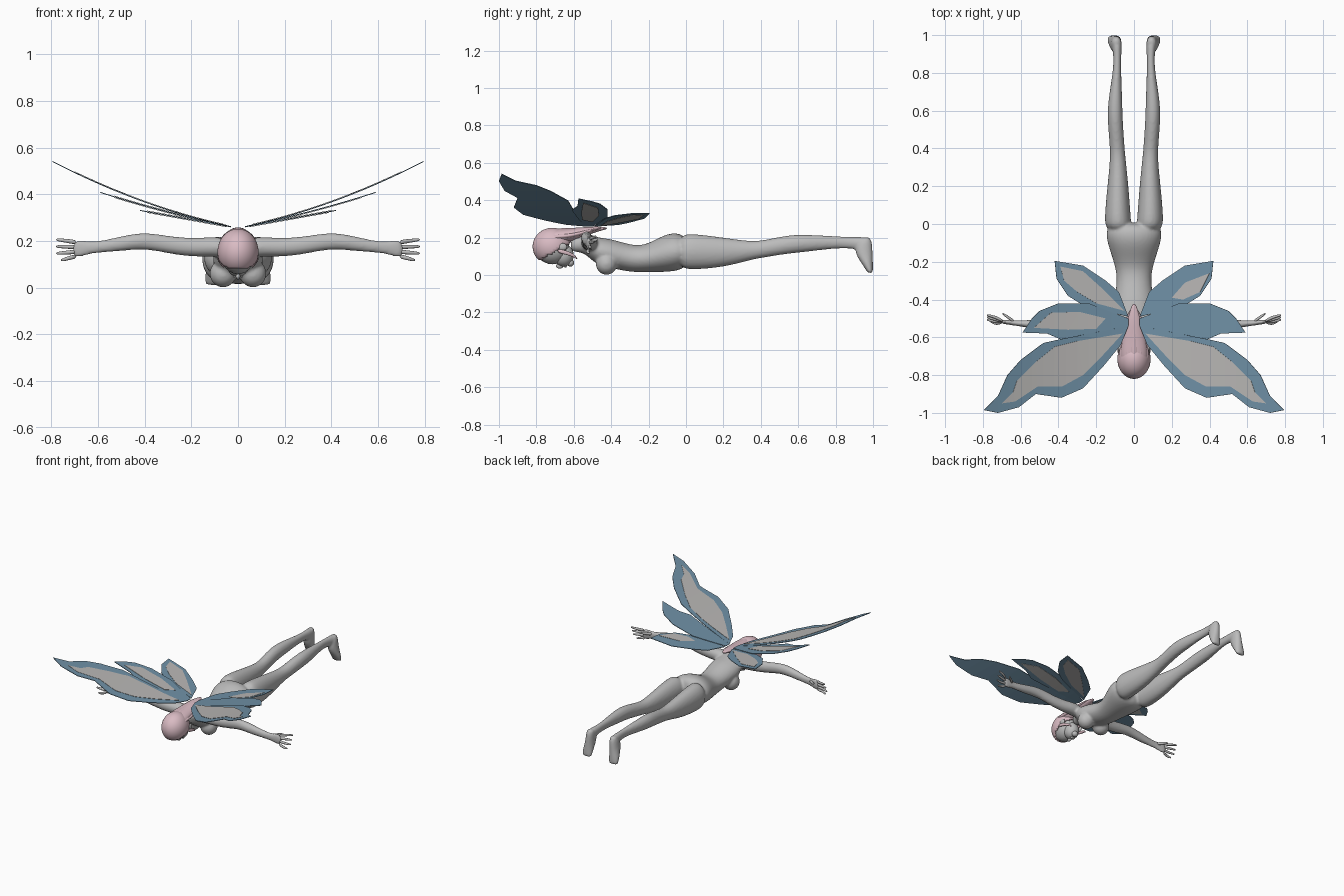
import bpy
import bmesh
from math import cos, sin, pi
from mathutils import Matrix, Vector

cube = bpy.data.objects.get("Cube")
if cube:
    bpy.data.objects.remove(cube, do_unlink=True)


def make_material(name, red, green, blue):
    mat = bpy.data.materials.new(name)
    mat.use_nodes = True
    colour = (red, green, blue, 1)
    mat.diffuse_color = colour
    for node in mat.node_tree.nodes:
        if node.type == 'BSDF_PRINCIPLED':
            node.inputs["Base Color"].default_value = colour
    return mat


SKIN = make_material("grey skin", .5, .5, .5)
HAIR = make_material("pink hair", .7, .5, .55)
BLUE = make_material("wing blue", .16, .28, .38)
PALE = make_material("wing pale grey", .48, .47, .46)


def tube(bm, rows, axis, side=1, segments=12):
    """Loft of elliptical rings; row = (position on axis, centre a, centre b, radius a, radius b)."""
    rings = []
    for t, a, b, ra, rb in rows:
        ring = []
        for i in range(segments):
            angle = 2 * pi * i / segments
            u, v = a + ra * cos(angle) * 1.04, b + rb * sin(angle) * 1.04
            x, y, z = {'X': (t, u, v), 'Y': (u, t, v), 'Z': (u, v, t)}[axis]
            ring.append(bm.verts.new((x * side, y, z)))
        rings.append(ring)
    for low, high in zip(rings, rings[1:]):
        for i in range(segments):
            j = (i + 1) % segments
            bm.faces.new((low[i], low[j], high[j], high[i]))
    bm.faces.new(rings[0])
    bm.faces.new(rings[-1])


def ball(bm, location, scale):
    place = Matrix.LocRotScale(Vector(location), None, Vector(scale))
    bmesh.ops.create_icosphere(bm, subdivisions=3, radius=1, matrix=place)


def finish(bm, name, mat, smooth=True, subdivide=0, recalc=True):
    if recalc:
        bmesh.ops.recalc_face_normals(bm, faces=bm.faces[:])
    mesh = bpy.data.meshes.new(name)
    bm.to_mesh(mesh)
    bm.free()
    for poly in mesh.polygons:
        poly.use_smooth = smooth
    mesh.materials.append(mat)
    obj = bpy.data.objects.new(name, mesh)
    bpy.context.scene.collection.objects.link(obj)
    if subdivide:
        mod = obj.modifiers.new("Round", 'SUBSURF')
        mod.levels = mod.render_levels = subdivide
    return obj


# Body: torso, legs, feet and arms fused into one smooth skin
TORSO = [(-.62, 0, .16, .035, .04), (-.56, 0, .168, .042, .043), (-.52, 0, .155, .085, .06),
         (-.47, 0, .125, .11, .075), (-.4, 0, .115, .105, .078), (-.3, 0, .088, .088, .073),
         (-.22, 0, .085, .1, .07), (-.12, 0, .115, .135, .1), (-.05, 0, .125, .152, .104),
         (.01, 0, .122, .13, .08)]
LEG = [(-.04, .08, .125, .07, .09), (.03, .087, .125, .07, .098), (.2, .085, .12, .056, .08),
       (.35, .085, .13, .04, .048), (.42, .09, .14, .039, .046), (.55, .1, .165, .04, .05),
       (.65, .1, .17, .038, .046), (.8, .09, .175, .022, .032), (.88, .088, .173, .02, .031),
       (.93, .09, .168, .025, .035), (.965, .092, .165, .027, .04)]
FOOT = [(.205, .092, .965, .022, .022), (.16, .094, .95, .03, .047), (.11, .098, .952, .032, .046),
        (.06, .104, .97, .037, .03), (.02, .106, .983, .036, .017), (.01, .106, .985, .03, .012)]
ARM = [(.04, -.52, .17, .045, .045), (.11, -.515, .175, .045, .042), (.18, -.52, .172, .036, .04),
       (.27, -.525, .178, .03, .038), (.38, -.53, .2, .028, .036), (.45, -.535, .197, .03, .034),
       (.55, -.53, .18, .022, .028), (.62, -.525, .172, .014, .024), (.67, -.52, .168, .013, .036),
       (.71, -.515, .163, .01, .04)]

bm = bmesh.new()
tube(bm, TORSO, 'Y')
for side in (1, -1):
    tube(bm, LEG, 'Y', side)
    tube(bm, FOOT, 'Z', side)
    tube(bm, ARM, 'X', side)
    ball(bm, (side * .064, -.425, .06), (.058, .058, .06))
body = finish(bm, "body", SKIN, subdivide=2)
fuse = body.modifiers.new("Fuse", 'REMESH')
fuse.mode = 'VOXEL'
fuse.voxel_size = .008
fuse.use_smooth_shade = True
soften = body.modifiers.new("Soften", 'SMOOTH')
soften.factor = .5
soften.iterations = 4

# Fingers spread from each palm, thumb swung backwards
for side, label in ((1, "left"), (-1, "right")):
    bm = bmesh.new()
    for i in range(4):
        base, tip = .134 + .02 * i, .118 + .029 * i
        reach = .76 + (.02 if i else 0)
        y = -.53 + .012 * i
        tube(bm, [(.69, -.516, base, .009, .011), (.73, y, (base + tip) / 2, .009, .009),
                  (reach - .01, y + .01, tip, .007, .007), (reach, y + .012, tip, .004, .004)],
             'X', side, 8)
    tube(bm, [(.63, -.52, .18, .01, .012), (.665, -.495, .185, .01, .011),
              (.7, -.472, .19, .006, .007)], 'X', side, 8)
    finish(bm, label + "_fingers", SKIN, subdivide=1)

# Head looks down, with nose, lips, chin and ears
bm = bmesh.new()
ball(bm, (0, -.715, .145), (.074, .092, .088))
ball(bm, (0, -.655, .105), (.05, .055, .06))
ball(bm, (0, -.675, .048), (.01, .02, .014))
ball(bm, (0, -.645, .047), (.02, .008, .008))
ball(bm, (0, -.618, .065), (.022, .02, .02))
for side in (1, -1):
    ball(bm, (side * .074, -.66, .15), (.01, .024, .02))
finish(bm, "head", SKIN)

# Hair cap is a shell cut open around the face
bm = bmesh.new()
place = Matrix.LocRotScale(Vector((0, -.715, .152)), None, Vector((.088, .105, .1)))
bmesh.ops.create_uvsphere(bm, u_segments=40, v_segments=28, radius=1, matrix=place)
face_side = [f for f in bm.faces
             if f.calc_center_median().z < .06 + .55 * (f.calc_center_median().y + .82)]
bmesh.ops.delete(bm, geom=face_side, context='FACES')
cap = finish(bm, "hair_cap", HAIR)
shell = cap.modifiers.new("Shell", 'SOLIDIFY')
shell.thickness = .012

# Long hair swept back over the neck, with raised locks
bm = bmesh.new()
tube(bm, [(-.78, 0, .18, .05, .04), (-.72, 0, .2, .078, .046), (-.62, 0, .212, .066, .036),
          (-.54, 0, .233, .046, .024), (-.47, 0, .246, .026, .013), (-.42, 0, .25, .008, .005)], 'Y')
for x in (-.06, -.03, 0, .03, .06):
    drop = x * x * 9
    tube(bm, [(-.8, x * .8, .19 - drop, .012, .012), (-.74, x, .238 - drop, .018, .014),
              (-.62, x, .238 - drop, .018, .012), (-.53, x * .7, .25 - drop / 2, .013, .008),
              (-.45, x * .3, .251, .005, .004)], 'Y', 1, 8)
finish(bm, "long_hair", HAIR, subdivide=2)
bm = bmesh.new()
for side in (1, -1):
    tube(bm, [(-.69, .082, .13, .006, .012), (-.64, .082, .12, .007, .012),
              (-.6, .07, .105, .006, .01), (-.58, .06, .085, .003, .004)], 'Y', side, 8)
finish(bm, "side_locks", HAIR, subdivide=1)

# Wing outlines seen from above
UPPER = [(.03, -.54), (.39, -.61), (.48, -.63), (.6, -.72), (.67, -.8), (.72, -.91), (.795, -.985),
         (.72, -1), (.61, -.97), (.52, -.9), (.385, -.92), (.27, -.87), (.16, -.75), (.07, -.64)]
MIDDLE = [(.03, -.5), (.24, -.42), (.4, -.42), (.5, -.46), (.54, -.5), (.59, -.575),
          (.46, -.58), (.39, -.61), (.03, -.54)]
LOWER = [(.03, -.49), (.08, -.36), (.15, -.3), (.27, -.22), (.42, -.195), (.41, -.29),
         (.35, -.38), (.27, -.43), (.12, -.47)]
UPPER_PANEL = [(.06, -.58), (.3, -.62), (.42, -.65), (.52, -.73), (.62, -.83), (.64, -.89), (.7, -.95),
               (.63, -.94), (.51, -.86), (.38, -.86), (.27, -.8), (.17, -.7)]
MIDDLE_PANEL = [(.15, -.5), (.29, -.465), (.44, -.47), (.53, -.55), (.35, -.56), (.2, -.555)]
LOWER_PANEL = [(.05, -.46), (.17, -.34), (.27, -.25), (.39, -.225), (.37, -.3), (.3, -.36), (.2, -.42)]
SMALL_PANEL = [(.2, -.39), (.27, -.31), (.4, -.26), (.35, -.36), (.26, -.4)]


def sheet(name, outline, side, slope, bend, mat, lift, thickness):
    """Thin plate cut into strips and bent upwards away from the body."""
    bm = bmesh.new()
    bm.faces.new([bm.verts.new((x, y, 0)) for x, y in outline])
    bmesh.ops.triangulate(bm, faces=bm.faces[:])
    for i in range(1, 14):
        bmesh.ops.bisect_plane(bm, geom=bm.verts[:] + bm.edges[:] + bm.faces[:],
                               plane_co=(i * .06, 0, 0), plane_no=(1, 0, 0))
    for v in bm.verts:
        x = v.co.x
        v.co = (x * side, v.co.y, .255 + slope * x + bend * x * x + lift)
    bm.normal_update()
    bmesh.ops.reverse_faces(bm, faces=[f for f in bm.faces if f.normal.z < 0])
    obj = finish(bm, name, mat, smooth=False, recalc=False)
    plate = obj.modifiers.new("Plate", 'SOLIDIFY')
    plate.thickness = thickness
    plate.offset = 0


# Each lobe: outline, slope, bend, panel above on left, above on right, below
LOBES = {"upper": (UPPER, .2, .2, UPPER_PANEL, UPPER_PANEL, None),
         "middle": (MIDDLE, .2, .1, None, MIDDLE_PANEL, MIDDLE_PANEL),
         "lower": (LOWER, .18, 0, SMALL_PANEL, LOWER_PANEL, LOWER_PANEL)}
for lobe, (outline, slope, bend, top_left, top_right, under) in LOBES.items():
    for side, label in ((1, "left"), (-1, "right")):
        name = label + "_" + lobe + "_wing"
        sheet(name, outline, side, slope, bend, BLUE, 0, .004)
        top = top_left if side > 0 else top_right
        if top:
            sheet(name + "_top_panel", top, side, slope, bend, PALE, .004, .002)
        if under:
            sheet(name + "_under_panel", under, side, slope, bend, PALE, -.004, .002)
